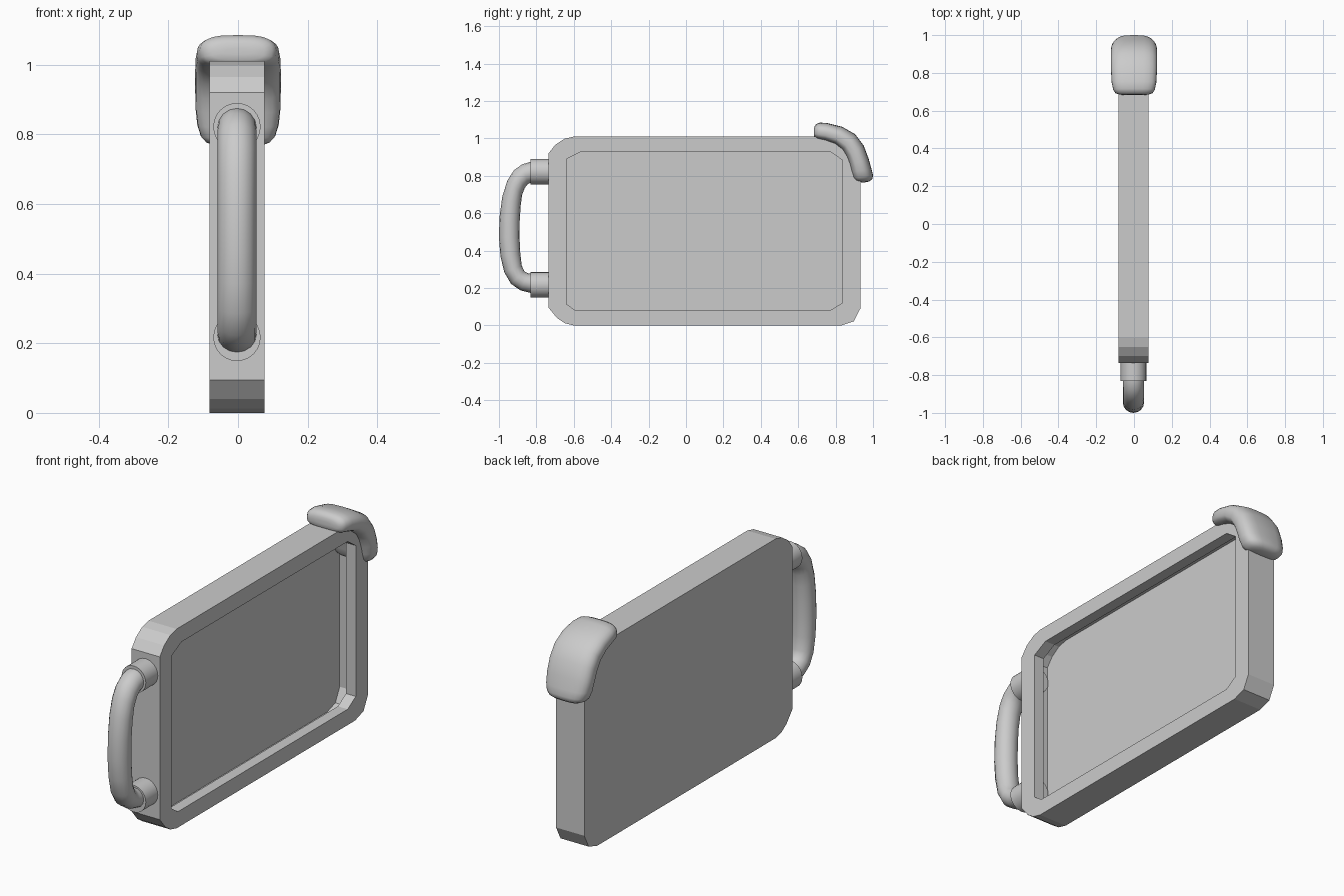
import bpy, bmesh, math

if "Cube" in bpy.data.objects:
    bpy.data.objects.remove(bpy.data.objects["Cube"])


def finish(name, bm, smooth):
    bmesh.ops.recalc_face_normals(bm, faces=bm.faces)
    me = bpy.data.meshes.new(name)
    bm.to_mesh(me)
    bm.free()
    ob = bpy.data.objects.new(name, me)
    bpy.context.collection.objects.link(ob)
    if smooth:
        bpy.ops.object.select_all(action='DESELECT')
        bpy.context.view_layer.objects.active = ob
        ob.select_set(True)
        bpy.ops.object.shade_smooth_by_angle(angle=math.radians(65))
    return ob


def ring(bm, outline, x):
    return [bm.verts.new((x, y, z)) for y, z in outline]


def bridge(bm, r0, r1):
    n = len(r0)
    for k in range(n):
        j = (k + 1) % n
        bm.faces.new((r0[k], r0[j], r1[j], r1[k]))


def loft(name, stations, sides, power, dome, xc=0.0):
    """Skin superellipse rings; station = outer y, z, inner y, z, half width."""
    bm = bmesh.new()
    rings = []
    for oy, oz, iy, iz, w in stations:
        verts = []
        for k in range(sides):
            a = 2 * math.pi * k / sides
            c, s = math.cos(a), math.sin(a)
            x = w * math.copysign(abs(c) ** power, c)
            t = (1 + math.copysign(abs(s) ** (dome if s > 0 else power), s)) / 2
            verts.append(bm.verts.new((xc + x, iy + (oy - iy) * t, iz + (oz - iz) * t)))
        rings.append(verts)
    for r0, r1 in zip(rings, rings[1:]):
        bridge(bm, r0, r1)
    bm.faces.new(rings[0])
    bm.faces.new(rings[-1])
    return finish(name, bm, True)


# Thin hollow body with faceted corners
BACK, FRONT, LIP = -.082, .076, .055
outline = [
    (-.735, .095), (-.69, .04), (-.65, .013), (-.60, 0),
    (.83, 0), (.897, .022), (.932, .09),
    (.932, .92), (.90, .985), (.83, 1.01),
    (-.60, 1.01), (-.65, .998), (-.70, .965), (-.735, .92)]
window = [
    (-.64, .115), (-.59, .08), (.77, .08), (.835, .12),
    (.835, .885), (.77, .93), (-.56, .93), (-.64, .89)]
bm = bmesh.new()
back, front = ring(bm, outline, BACK), ring(bm, outline, FRONT)
bm.faces.new(back)
bridge(bm, back, front)

# Window border on the right side, with a rim folded inwards
rim, rim_in = ring(bm, window, FRONT), ring(bm, window, FRONT - LIP)
bridge(bm, rim, rim_in)
edges = [bm.edges.get((r[k - 1], r[k])) for r in (front, rim) for k in range(len(r))]
bmesh.ops.triangle_fill(bm, edges=edges, use_beauty=True)
rim_set = set(rim)
inside = [f for f in bm.faces if all(v in rim_set for v in f.verts)]
bmesh.ops.delete(bm, geom=inside, context='FACES')
finish("body", bm, False)

# Bent tube handle
R = .056
loft("handle", [
    (-.74, .877, -.74, .765, R), (-.83, .875, -.825, .765, R),
    (-.875, .862, -.845, .757, R), (-.92, .83, -.862, .735, R),
    (-.955, .775, -.876, .70, R), (-.982, .69, -.884, .64, R),
    (-.997, .58, -.889, .56, R), (-1.0, .47, -.890, .47, R),
    (-.992, .37, -.886, .385, R), (-.972, .285, -.878, .32, R),
    (-.935, .222, -.865, .29, R), (-.885, .188, -.845, .279, R),
    (-.83, .174, -.825, .275, R), (-.74, .17, -.74, .275, R)], 16, 1, 1, -.003)

# Sockets joining the handle to the body
for label, z in (("upper", .822), ("lower", .217)):
    r = .068
    loft(label + "_handle_socket", [
        (-.831, z + r, -.831, z - r, r),
        (-.715, z + r, -.715, z - r, r)], 24, 1, 1, -.003)

# Soft domed pad wrapped over the top rear corner
loft("corner_pad", [
    (.684, 1.045, .683, 1.030, .040), (.686, 1.062, .684, 1.014, .075),
    (.696, 1.077, .690, 1.003, .098), (.716, 1.085, .705, .995, .110),
    (.755, 1.082, .742, .988, .118), (.835, 1.062, .795, .970, .122),
    (.905, 1.022, .836, .938, .123), (.950, .962, .860, .898, .123),
    (.977, .890, .874, .860, .122), (.992, .835, .884, .820, .117),
    (1.0, .803, .892, .788, .107), (.997, .784, .903, .774, .093),
    (.983, .772, .922, .767, .072), (.965, .766, .943, .765, .040)], 24, .62, .9)
